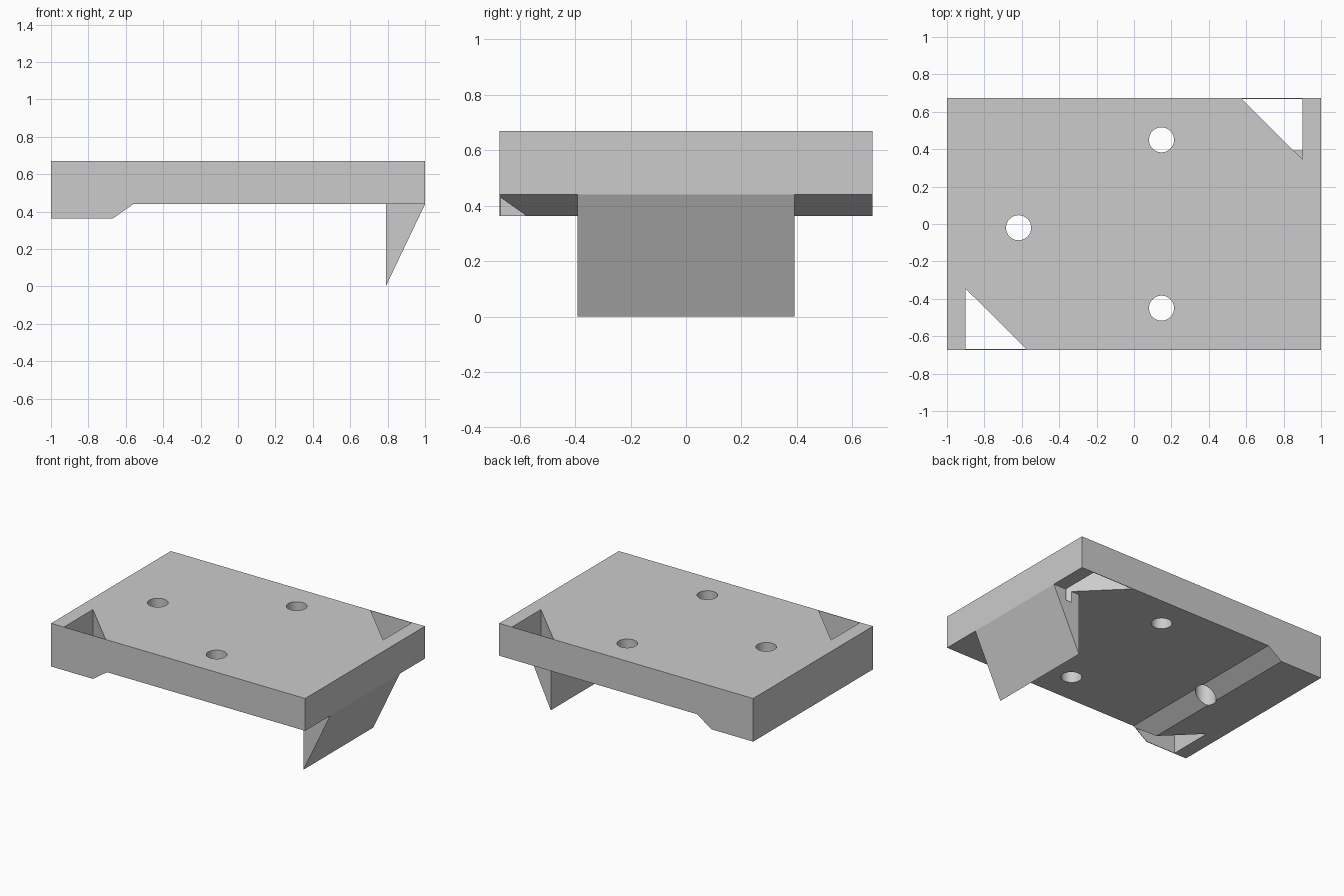
import bpy, bmesh, math
from mathutils import Vector

if "Cube" in bpy.data.objects:
    bpy.data.objects.remove(bpy.data.objects["Cube"])


def prism(name, points, sweep):
    """Solid made by sweeping a flat outline along a vector."""
    bm = bmesh.new()
    face = bm.faces.new([bm.verts.new(p) for p in points])
    ext = bmesh.ops.extrude_face_region(bm, geom=[face], use_keep_orig=True)
    verts = [v for v in ext["geom"] if isinstance(v, bmesh.types.BMVert)]
    bmesh.ops.translate(bm, verts=verts, vec=Vector(sweep))
    bmesh.ops.recalc_face_normals(bm, faces=bm.faces)
    mesh = bpy.data.meshes.new(name)
    bm.to_mesh(mesh)
    bm.free()
    obj = bpy.data.objects.new(name, mesh)
    bpy.context.collection.objects.link(obj)
    return obj


def combine(target, tool, operation):
    """Apply a boolean and remove the tool object."""
    mod = target.modifiers.new(operation.lower(), 'BOOLEAN')
    mod.operation = operation
    mod.solver = 'EXACT'
    mod.object = tool
    bpy.context.view_layer.objects.active = target
    bpy.ops.object.modifier_apply(modifier=mod.name)
    bpy.data.objects.remove(tool)


HALF_Y, WALL = 0.673, 0.004

# Plate with a thicker foot along the left side
profile = [(-1, 0.67), (-1, 0.363), (-0.67, 0.363), (-0.56, 0.44), (1, 0.44), (1, 0.67)]
plate = prism("mounting_plate", [(x, -HALF_Y, z) for x, z in profile], (0, 2 * HALF_Y, 0))

# Wedge hook under the right side, its top buried in the plate
hook = [(0.79, 0), (1, 0.44), (0.79, 0.5)]
combine(plate, prism("hook", [(x, -0.392, z) for x, z in hook], (0, 0.784, 0)), 'UNION')

# Triangular pockets in opposite corners, leaving a thin outer wall
edge = HALF_Y - WALL
for s in (1, -1):
    tri = [(0.575, edge), (0.9, edge), (0.9, 0.346)]
    bottom = 0.36 if s > 0 else 0.2
    pocket = prism("pocket_cutter", [(s * x, s * y, bottom) for x, y in tri], (0, 0, 1))
    combine(plate, pocket, 'DIFFERENCE')

# Screw holes
for x, y in ((0.147, 0.45), (0.147, -0.45), (-0.617, -0.02)):
    ring = [(x + 0.067 * math.cos(i * math.tau / 40),
             y + 0.067 * math.sin(i * math.tau / 40), 0.2) for i in range(40)]
    combine(plate, prism("hole_cutter", ring, (0, 0, 1)), 'DIFFERENCE')

# Smooth hole walls, sharp edges elsewhere
plate.select_set(True)
bpy.context.view_layer.objects.active = plate
bpy.ops.object.shade_smooth_by_angle(angle=math.radians(25))
